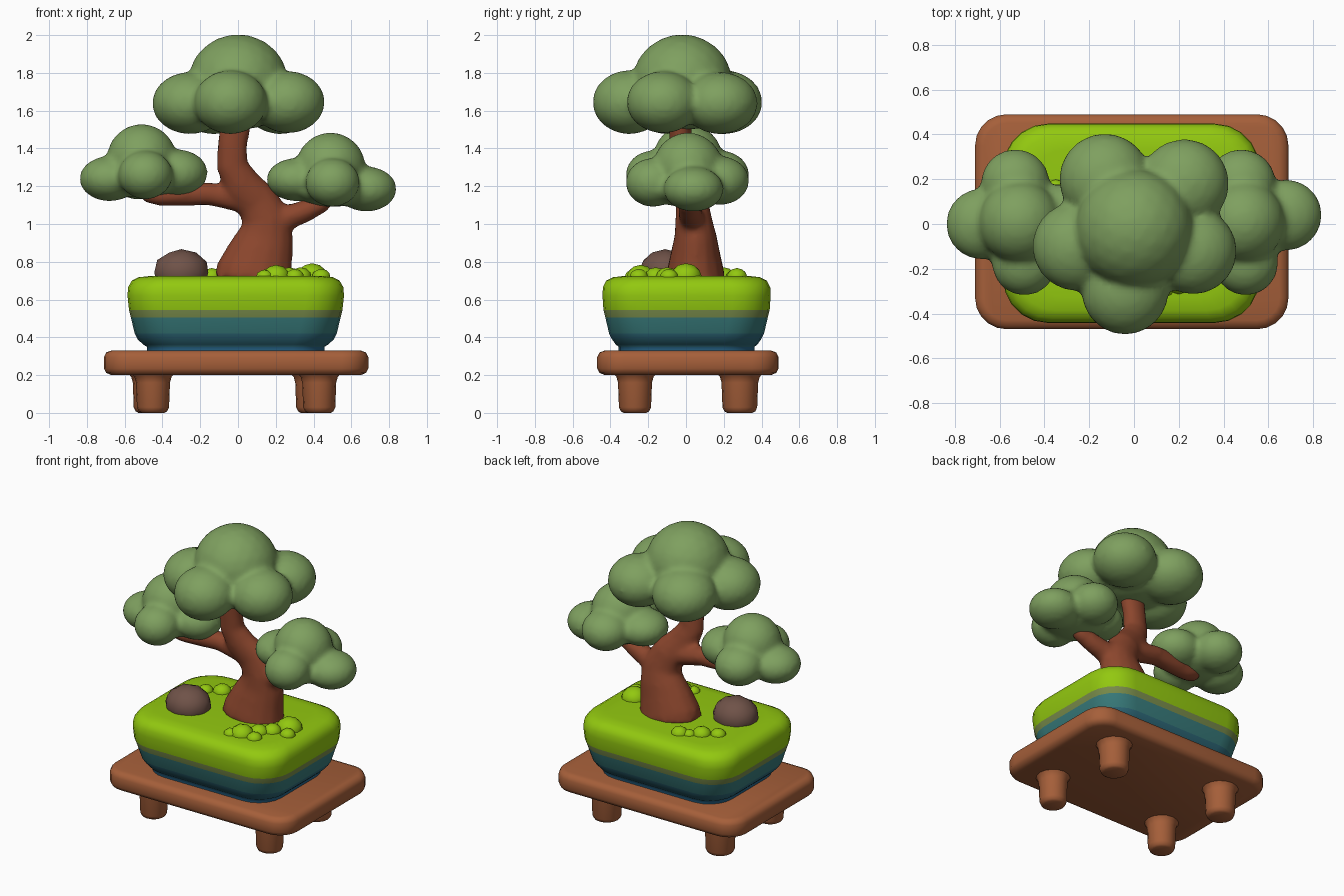
import bpy, bmesh, math
from mathutils import Vector, Matrix

cube = bpy.data.objects.get("Cube")
if cube:
    bpy.data.objects.remove(cube, do_unlink=True)


def material(name, r, g, b):
    m = bpy.data.materials.new(name)
    m.use_nodes = True
    m.diffuse_color = (r, g, b, 1)
    bsdf = next(n for n in m.node_tree.nodes if n.type == 'BSDF_PRINCIPLED')
    bsdf.inputs["Base Color"].default_value = (r, g, b, 1)
    bsdf.inputs["Roughness"].default_value = 0.8
    return m


wood = material("orange wood", .38, .115, .042)
lime = material("lime moss", .29, .58, .005)
olive = material("olive band", .19, .26, .07)
teal = material("teal glaze", .04, .20, .20)
deep_teal = material("deep teal glaze", .027, .14, .19)
blue = material("blue glaze", .02, .13, .25)
bark = material("red brown bark", .26, .061, .026)
stone = material("brown stone", .16, .085, .065)
leaf = material("leaf green", .21, .35, .115)


def finish(name, bm, mats, angle=40):
    bmesh.ops.recalc_face_normals(bm, faces=bm.faces)
    mesh = bpy.data.meshes.new(name)
    bm.to_mesh(mesh)
    bm.free()
    for m in mats:
        mesh.materials.append(m)
    ob = bpy.data.objects.new(name, mesh)
    bpy.context.collection.objects.link(ob)
    bpy.ops.object.select_all(action='DESELECT')
    ob.select_set(True)
    bpy.context.view_layer.objects.active = ob
    bpy.ops.object.shade_smooth_by_angle(angle=math.radians(angle))
    return ob


def loft(bm, rings):
    """Skin a list of equal-length point rings and cap both ends."""
    loops = [[bm.verts.new(p) for p in ring] for ring in rings]
    for a, b in zip(loops, loops[1:]):
        for i in range(len(a)):
            j = (i + 1) % len(a)
            bm.faces.new((a[i], a[j], b[j], b[i]))
    bm.faces.new(loops[0][::-1])
    bm.faces.new(loops[-1])


def rounded_rect(cx, cy, z, hx, hy, r, steps=5):
    points = []
    for k, (sx, sy) in enumerate([(1, 1), (-1, 1), (-1, -1), (1, -1)]):
        for i in range(steps + 1):
            a = math.pi / 2 * (k + i / steps)
            points.append((cx + sx * (hx - r) + r * math.cos(a),
                           cy + sy * (hy - r) + r * math.sin(a), z))
    return points


def ball(bm, centre, radii, detail=3):
    mat = Matrix.Translation(centre) @ Matrix.Diagonal((*radii, 1))
    bmesh.ops.create_icosphere(bm, subdivisions=detail, radius=1, matrix=mat)


def tube(bm, path, sides=14, squash=1.0):
    """Round limb through (x, y, z, radius) stations."""
    pts = [Vector(p[:3]) for p in path]
    rings = []
    for i, p in enumerate(pts):
        d = (pts[min(i + 1, len(pts) - 1)] - pts[max(i - 1, 0)]).normalized()
        side = Vector((0, 1, 0))
        other = side.cross(d).normalized()
        side = d.cross(other)
        r = path[i][3]
        rings.append([p + r * (math.cos(t) * other + squash * math.sin(t) * side)
                      for t in (math.tau * k / sides for k in range(sides))])
    loft(bm, rings)


def blend(ob, voxel, rounds):
    """Fuse overlapping volumes into one soft surface."""
    rem = ob.modifiers.new("fuse", 'REMESH')
    rem.mode = 'VOXEL'
    rem.voxel_size = voxel
    rem.use_smooth_shade = True
    sm = ob.modifiers.new("soften", 'SMOOTH')
    sm.factor = 0.5
    sm.iterations = rounds


# Table top with softened rim
bm = bmesh.new()
loft(bm, [rounded_rect(-.01, .01, z, .70 - i, .48 - i, .14 - i)
          for z, i in [(.2, .04), (.212, .012), (.235, 0),
                       (.295, 0), (.32, .012), (.33, .04)]])
finish("table_top", bm, [wood], 60)

# Table legs
for name, x, y, r in [("front_right_leg", -.45, -.27, .09), ("front_left_leg", .43, -.27, .09),
                      ("back_right_leg", -.46, .285, .097), ("back_left_leg", .4, .285, .097)]:
    bm = bmesh.new()
    tube(bm, [(x, y, z, r + g) for z, g in [(0, -.03), (.008, -.015), (.03, -.005),
                                            (.16, 0), (.19, .008), (.21, .025)]], 16)
    finish(name, bm, [wood], 60)

# Pot: tapered rounded box, banded by height
bm = bmesh.new()
loft(bm, [rounded_rect(-.012, .003, *row) for row in [
    (.325, .47, .36, .17), (.35, .47, .36, .17), (.362, .49, .375, .18),
    (.39, .52, .395, .2), (.42, .535, .41, .2), (.505, .555, .43, .2),
    (.545, .565, .44, .2), (.62, .573, .445, .2), (.665, .57, .443, .2),
    (.70, .55, .425, .2), (.718, .515, .39, .18), (.725, .45, .33, .16)]])
for f in bm.faces:
    z = f.calc_center_median().z
    f.material_index = sum(z > level for level in (.352, .42, .505, .545))
finish("pot", bm, [blue, deep_teal, teal, olive, lime], 60)

# Moss tufts
bm = bmesh.new()
for x, y, r in [(.2, -.24, .075), (.27, -.16, .06), (.14, -.28, .045), (.33, -.1, .06),
                (.39, 0, .085), (.30, -.25, .05), (.44, -.09, .05),
                (-.35, .15, .05), (-.26, .2, .06), (-.14, .27, .055), (-.2, .25, .04)]:
    ball(bm, (x, y, .72), (r, r, r * .85), 2)
finish("moss_tufts", bm, [lime])

# Rock
bm = bmesh.new()
ball(bm, (-.3, -.11, .745), (.15, .14, .122), 2)
finish("rock", bm, [stone], 60)

# Trunk and its branches
bm = bmesh.new()
tube(bm, [(.085, .05, .70, .215), (.09, .05, .75, .205), (.12, .05, .85, .175),
          (.145, .05, .94, .15), (.15, .04, 1.03, .13), (.10, .03, 1.12, .115),
          (.02, 0, 1.21, .1), (-.03, -.02, 1.31, .085), (-.03, -.03, 1.42, .08),
          (0, -.03, 1.6, .085)], squash=.75)
tube(bm, [(.12, .03, 1.08, .07), (0, .03, 1.13, .066), (-.15, .03, 1.16, .062),
          (-.3, .02, 1.155, .06), (-.42, .01, 1.15, .055), (-.5, 0, 1.17, .05)])
tube(bm, [(.15, .04, .96, .085), (.25, .03, 1.03, .068), (.36, .02, 1.07, .06),
          (.44, .01, 1.11, .055), (.5, 0, 1.2, .05)])
blend(finish("trunk", bm, [bark]), .018, 6)

# Foliage pads: a dome with a ring of lobes, (x, y, z, width, height)
pads = {
    "top_foliage": [(0, -.02, 1.75, .265, .255), (-.04, -.3, 1.645, .195, .17),
                    (.265, -.12, 1.645, .195, .165), (.225, .18, 1.64, .2, .165),
                    (-.13, .2, 1.645, .205, .17), (-.255, -.1, 1.64, .2, .165),
                    (0, 0, 1.62, .25, .12)],
    "right_foliage": [(-.51, .01, 1.345, .185, .185), (-.68, 0, 1.24, .16, .12),
                      (-.53, .18, 1.26, .155, .13), (-.49, -.175, 1.26, .145, .13),
                      (-.32, .02, 1.27, .16, .125), (-.5, 0, 1.23, .2, .09)],
    "left_foliage": [(.49, .01, 1.3, .185, .185), (.68, .04, 1.185, .16, .12),
                     (.48, .18, 1.23, .155, .13), (.5, -.175, 1.22, .145, .13),
                     (.31, .02, 1.235, .16, .115), (.5, 0, 1.18, .2, .09)],
}
for name, lobes in pads.items():
    bm = bmesh.new()
    for x, y, z, w, h in lobes:
        ball(bm, (x, y, z), (w, w, h))
    blend(finish(name, bm, [leaf]), .018, 5)
